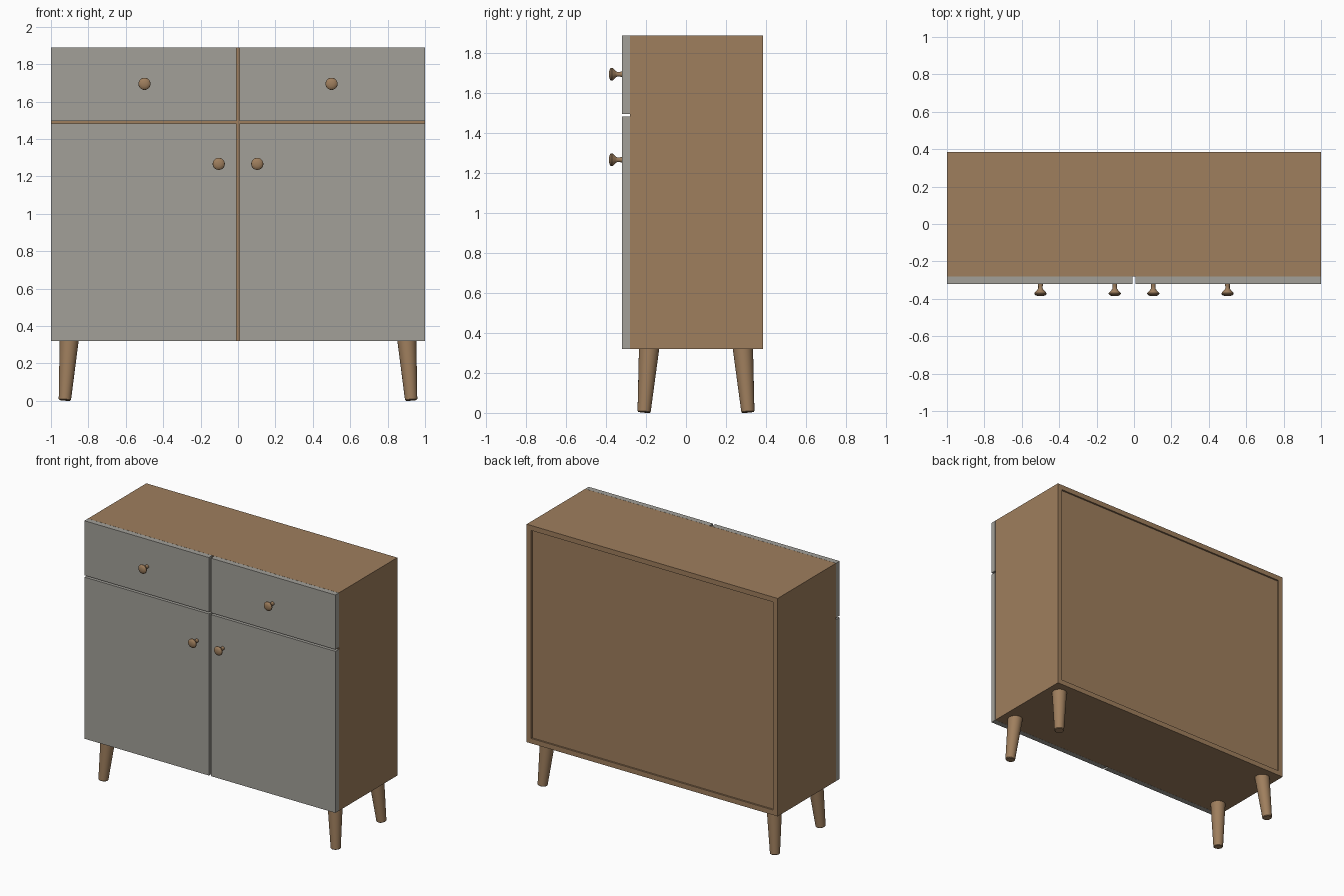
import bpy, bmesh, math
from mathutils import Vector, Matrix

if "Cube" in bpy.data.objects:
    bpy.data.objects.remove(bpy.data.objects["Cube"])


def material(name, rgb):
    m = bpy.data.materials.new(name)
    m.diffuse_color = (*rgb, 1)
    m.use_nodes = True
    m.node_tree.nodes["Principled BSDF"].inputs["Base Color"].default_value = m.diffuse_color
    return m


WOOD = material("warm wood", (0.345, 0.210, 0.110))
GREY = material("grey paint", (0.362, 0.352, 0.318))


def finish(name, bm, mat, smooth=False):
    bmesh.ops.recalc_face_normals(bm, faces=bm.faces[:])
    mesh = bpy.data.meshes.new(name)
    bm.to_mesh(mesh)
    bm.free()
    mesh.materials.append(mat)
    ob = bpy.data.objects.new(name, mesh)
    bpy.context.collection.objects.link(ob)
    if smooth:
        bpy.ops.object.select_all(action='DESELECT')
        ob.select_set(True)
        bpy.context.view_layer.objects.active = ob
        bpy.ops.object.shade_smooth_by_angle(angle=math.radians(35))
    return ob


def box(name, x, y, z, mat):
    """Box from (min, max) ranges."""
    bm = bmesh.new()
    bmesh.ops.create_cube(bm, size=1)
    for v in bm.verts:
        v.co = [r[0] + (c + 0.5) * (r[1] - r[0]) for r, c in zip((x, y, z), v.co)]
    return finish(name, bm, mat)


def lathe(name, profile, base, direction, mat, seg=32):
    """Revolve (radius, distance) points about an axis starting at base."""
    bm = bmesh.new()
    rings = []
    for r, d in profile:
        rings.append([bm.verts.new((r * math.cos(2 * math.pi * i / seg),
                                    r * math.sin(2 * math.pi * i / seg), d))
                      for i in range(seg)])
    for a, b in zip(rings, rings[1:]):
        for i in range(seg):
            j = (i + 1) % seg
            bm.faces.new((a[i], a[j], b[j], b[i]))
    bm.faces.new(rings[0])
    bm.faces.new(rings[-1])
    rot = Vector(direction).to_track_quat('Z', 'Y').to_matrix().to_4x4()
    bm.transform(Matrix.Translation(base) @ rot)
    return finish(name, bm, mat, True)


T = 0.036                       # board thickness
F, B = -0.28, 0.385             # carcass front and back
Z0, Z1 = 0.32, 1.89             # carcass bottom and top

# Carcass boards
box("top_panel", (-1, 1), (F, B), (Z1 - T, Z1), WOOD)
box("bottom_panel", (-1 + T, 1 - T), (F, B), (Z0, Z0 + T), WOOD)
box("back_panel", (-1 + T, 1 - T), (B - 0.025, B - 0.012), (Z0 + T, Z1 - T), WOOD)
box("drawer_divider", (-1 + T, 1 - T), (F, B - 0.025), (1.472, 1.508), WOOD)
box("centre_divider", (-0.018, 0.018), (F, B - 0.025), (Z0 + T, Z1 - T), WOOD)

# Knob profile: stem, flare, domed cap
KNOB = [(0.014, -0.005), (0.012, 0.012), (0.012, 0.024), (0.017, 0.033),
        (0.029, 0.045), (0.0325, 0.050), (0.032, 0.055), (0.026, 0.061),
        (0.015, 0.065), (0.004, 0.066)]
# Tapered leg with softened foot
LEG = [(0.029, 0), (0.033, 0.004), (0.0515, 0.335)]

for s, side in ((-1, "left"), (1, "right")):
    def span(a, b):
        return tuple(sorted((s * a, s * b)))

    box(side + "_side_panel", span(1 - T, 1), (F, B), (Z0, Z1 - T), WOOD)
    # Drawer and door fronts
    box(side + "_drawer_front", span(0.008, 1), (-0.32, F - 0.001), (1.497, Z1), GREY)
    box(side + "_door", span(0.008, 1), (-0.32, F - 0.001), (Z0, 1.484), GREY)
    lathe(side + "_drawer_knob", KNOB, (s * 0.5, -0.32, 1.695), (0, -1, 0), WOOD)
    lathe(side + "_door_knob", KNOB, (s * 0.103, -0.32, 1.267), (0, -1, 0), WOOD)
    # Splayed legs
    for foot_y, top_y, end in ((-0.21, -0.185, "front"), (0.31, 0.285, "back")):
        foot = Vector((s * 0.926, foot_y, 0.003))
        lathe(f"{end}_{side}_leg", LEG, foot,
              Vector((s * 0.903, top_y, 0.32)) - foot, WOOD)
